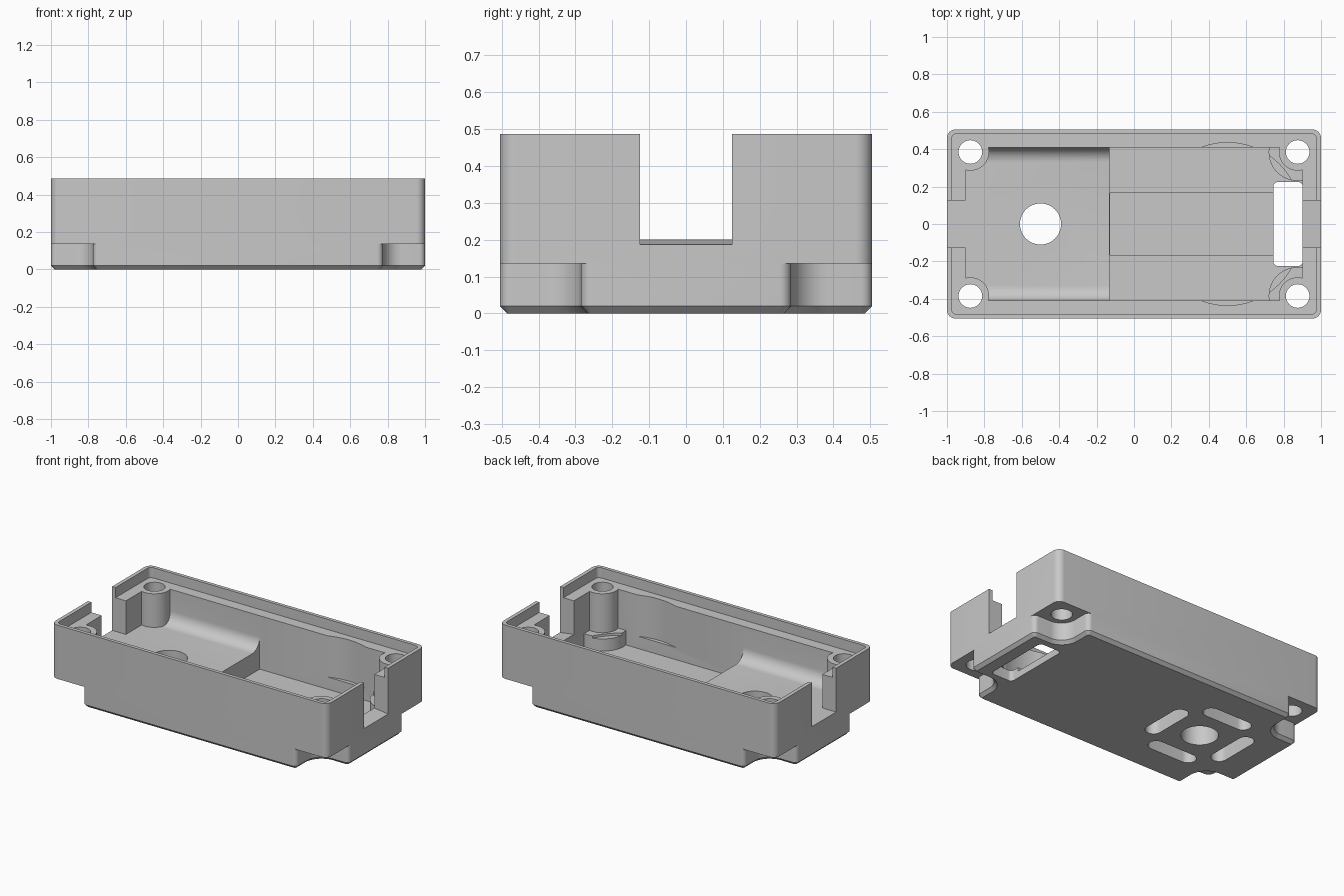
import bpy, bmesh
from math import cos, sin, radians

cube = bpy.data.objects.get("Cube")
if cube:
    bpy.data.objects.remove(cube, do_unlink=True)

# Single plastic colour
GREY = (0.58, 0.58, 0.58, 1)
mat = bpy.data.materials.new("grey plastic")
mat.use_nodes = True
mat.diffuse_color = GREY
bsdf = next(n for n in mat.node_tree.nodes if n.type == 'BSDF_PRINCIPLED')
bsdf.inputs["Base Color"].default_value = GREY


def arc(cx, cy, r, a0, a1, n=8):
    angles = [radians(a0 + (a1 - a0) * i / n) for i in range(n + 1)]
    return [(cx + r * cos(a), cy + r * sin(a)) for a in angles]


def circle(cx, cy, r, n=48):
    return arc(cx, cy, r, 0, 360, n)[:-1]


def rounded_rect(x0, x1, y0, y1, r, n=8):
    return (arc(x1 - r, y1 - r, r, 0, 90, n) + arc(x0 + r, y1 - r, r, 90, 180, n)
            + arc(x0 + r, y0 + r, r, 180, 270, n) + arc(x1 - r, y0 + r, r, 270, 360, n))


def rect(x0, x1, y0, y1):
    return [(x0, y0), (x1, y0), (x1, y1), (x0, y1)]


def prism(name, profile, lo, hi, axis='z', chamfer=0):
    """Extrude a profile along an axis, optionally chamfering its lower end."""
    place = {'z': lambda u, v, w: (u, v, w),
             'x': lambda u, v, w: (w, u, v),
             'y': lambda u, v, w: (u, w, v)}[axis]
    bm = bmesh.new()
    start = lo + chamfer
    cap = bm.faces.new([bm.verts.new(place(u, v, start)) for u, v in profile])
    extruded = bmesh.ops.extrude_face_region(bm, geom=[cap], use_keep_orig=True)
    for v in extruded["geom"]:
        if isinstance(v, bmesh.types.BMVert):
            v.co += type(v.co)(place(0, 0, hi - start))
    bmesh.ops.recalc_face_normals(bm, faces=bm.faces)
    if chamfer:
        bmesh.ops.inset_region(bm, faces=[cap], thickness=chamfer, use_even_offset=True)
        for v in cap.verts:
            v.co.z = lo
    mesh = bpy.data.meshes.new(name)
    bm.to_mesh(mesh)
    bm.free()
    mesh.materials.append(mat)
    obj = bpy.data.objects.new(name, mesh)
    bpy.context.collection.objects.link(obj)
    return obj


def combine(target, other, operation='DIFFERENCE'):
    mod = target.modifiers.new("combine", 'BOOLEAN')
    mod.operation, mod.solver, mod.object = operation, 'EXACT', other
    bpy.context.view_layer.objects.active = target
    bpy.ops.object.modifier_apply(modifier=mod.name)
    bpy.data.objects.remove(other, do_unlink=True)


HX, HY, TOP = 1.0, 0.505, 0.487
SX, SY = 0.875, 0.385
FLOOR, STEP = 0.07, 0.2
corners = [(sx * SX, sy * SY) for sx in (-1, 1) for sy in (-1, 1)]

# Lower shell: outline with a rounded screw pocket at each corner
quarter = (arc(HX - .03, .255, .03, 0, 90, 6) + arc(SX, SY, .1, 270, 180, 12)
           + arc(.745, HY - .03, .03, 0, 90, 6))
half = quarter + [(-x, y) for x, y in reversed(quarter)]
outline = half + [(x, -y) for x, y in reversed(half)]
body = prism("enclosure_base", outline, 0, .135, chamfer=.02)

# Upper shell
combine(body, prism("upper_shell", rounded_rect(-HX, HX, -HY, HY, .045), .135, TOP), 'UNION')

# Inner space: raised floor with filleted sides, deep bay and shallow channel
raised = ([(-.41, .6)] + arc(-.33, STEP + .08, .08, 180, 270)
          + arc(.33, STEP + .08, .08, 270, 360) + [(.41, .6)])
cavity = prism("cavity", raised, -.9, -.1, 'x')
combine(cavity, prism("deep_bay", rect(-.13, .9, -.41, .41), FLOOR, .62), 'UNION')
combine(cavity, prism("channel", rect(-.128, .8, -.165, .165), .045, .1), 'UNION')

# Screw posts and wider feet are left standing in the cavity
for x, y in corners:
    combine(cavity, prism("screw_post", circle(x, y, .1), -.1, .8))
    if x > 0:
        combine(cavity, prism("post_foot", circle(x, y, .155), -.1, .165))
combine(body, cavity)

# Stepped rim for the lid
combine(body, prism("lid_ledge", rounded_rect(-.975, .975, -.482, .482, .025), .42, .7))

# Shallow round reliefs in the long walls
for side in (-1, 1):
    combine(body, prism("wall_relief", circle(.5, side * .045, .39, 96), .15, .75))

# Cable openings in both ends, the left one with a sloping sill
combine(body, prism("right_opening", rect(-1.1, -.88, -.125, .125), STEP, .8))
sill = [(.88, .2), (.9, .2), (HX, .187), (1.1, .174), (1.1, .8), (.88, .8)]
combine(body, prism("left_opening", sill, -.125, .125, 'y'))

# Screw holes, round floor hole and connector window
for x, y in corners:
    combine(body, prism("screw_hole", circle(x, y, .063), -.1, .7))
combine(body, prism("floor_hole", circle(-.5, 0, .11), -.1, .4))
combine(body, prism("window", rounded_rect(.745, .902, -.225, .225, .025), -.1, .15))

# Blind mounting slots around the floor hole
for s in (-1, 1):
    for cx, cy, a, b in ((-.5 + s * .25, 0, .05, .17), (-.5, s * .25, .17, .05)):
        slot = rounded_rect(cx - a, cx + a, cy - b, cy + b, .0499)
        combine(body, prism("slot", slot, -.1, .1))

# Smooth the curved faces and keep hard edges
for o in bpy.context.selected_objects:
    o.select_set(False)
body.select_set(True)
bpy.context.view_layer.objects.active = body
bpy.ops.object.shade_smooth_by_angle(angle=radians(30))
